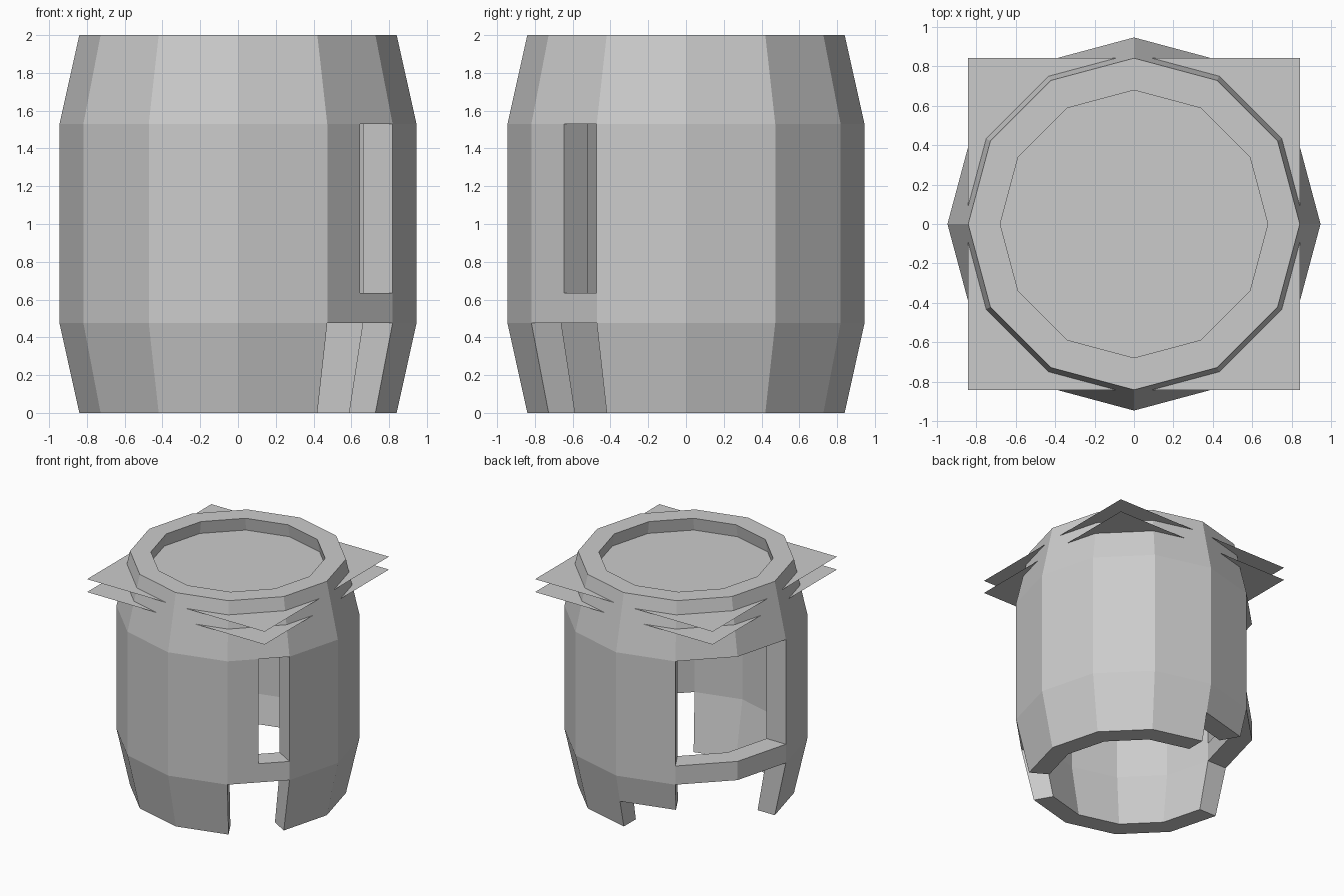
import bpy, bmesh, math

cube = bpy.data.objects.get("Cube")
if cube:
    bpy.data.objects.remove(cube, do_unlink=True)

grey = bpy.data.materials.new("plain grey")
grey.use_nodes = True
colour = (0.6, 0.6, 0.6, 1)
grey.diffuse_color = colour
grey.node_tree.nodes["Principled BSDF"].inputs["Base Color"].default_value = colour

SIDES = 12
END_R, BELLY_R = 0.84, 0.945
LOW, HIGH, TOP = 0.475, 1.53, 2.0
STEP, SILL = 0.235, 0.635
INNER = 0.807          # inner wall as a share of the outer radius


def finish(bm, name):
    bmesh.ops.recalc_face_normals(bm, faces=bm.faces)
    mesh = bpy.data.meshes.new(name)
    bm.to_mesh(mesh)
    bm.free()
    mesh.materials.append(grey)
    obj = bpy.data.objects.new(name, mesh)
    bpy.context.collection.objects.link(obj)
    return obj


def radius(z):
    bulge = min(1, z / LOW, (TOP - z) / (TOP - HIGH))
    return END_R + (BELLY_R - END_R) * bulge


def is_open(angle, z):
    """Openings in the barrel wall, by direction in degrees and height."""
    window = SILL < z < HIGH
    if 120 < angle < 180:                  # wide back window and gap below it
        return window or z < LOW
    if 90 < angle < 120:                   # shallow notch beside the gap
        return z < STEP
    if 300 < angle < 330:                  # front gap and half-width window
        return z < LOW or (window and angle > 315)
    return False


# Barrel wall: outer and inner skins joined around every opening
levels = [0, STEP, LOW, SILL, HIGH, TOP]
angles = sorted([i * 360 / SIDES for i in range(SIDES)] + [315])
bm = bmesh.new()


def ring(z, scale):
    verts = []
    for a in angles:
        r = radius(z) * scale
        if a == 315:                       # middle of a flat side
            r *= math.cos(math.pi / SIDES)
        t = math.radians(a)
        verts.append(bm.verts.new((r * math.cos(t), r * math.sin(t), z)))
    return verts


outer = [ring(z, 1) for z in levels]
inner = [ring(z, INNER) for z in levels]
partner = {o: i for ro, ri in zip(outer, inner) for o, i in zip(ro, ri)}
count = len(angles)
for k in range(len(levels) - 1):
    for j in range(count):
        n = (j + 1) % count
        end = angles[n] if n else 360
        if is_open((angles[j] + end) / 2, (levels[k] + levels[k + 1]) / 2):
            continue
        bm.faces.new((outer[k][j], outer[k][n], outer[k + 1][n], outer[k + 1][j]))
for edge in [e for e in bm.edges if e.is_boundary]:
    a, b = edge.verts
    bm.faces.new((a, b, partner[b], partner[a]))
for face in [f for f in bm.faces if all(v in partner for v in f.verts)]:
    bm.faces.new([partner[v] for v in reversed(face.verts)])
bmesh.ops.delete(bm, geom=[v for v in bm.verts if not v.link_faces], context='VERTS')
finish(bm, "barrel_wall")

# Two thin square sheets closing the top, their corners poking through the wall
for name, z in (("upper_lid_sheet", 1.89), ("lower_lid_sheet", 1.78)):
    bm = bmesh.new()
    bmesh.ops.create_grid(bm, x_segments=1, y_segments=1, size=END_R)
    finish(bm, name).location.z = z
